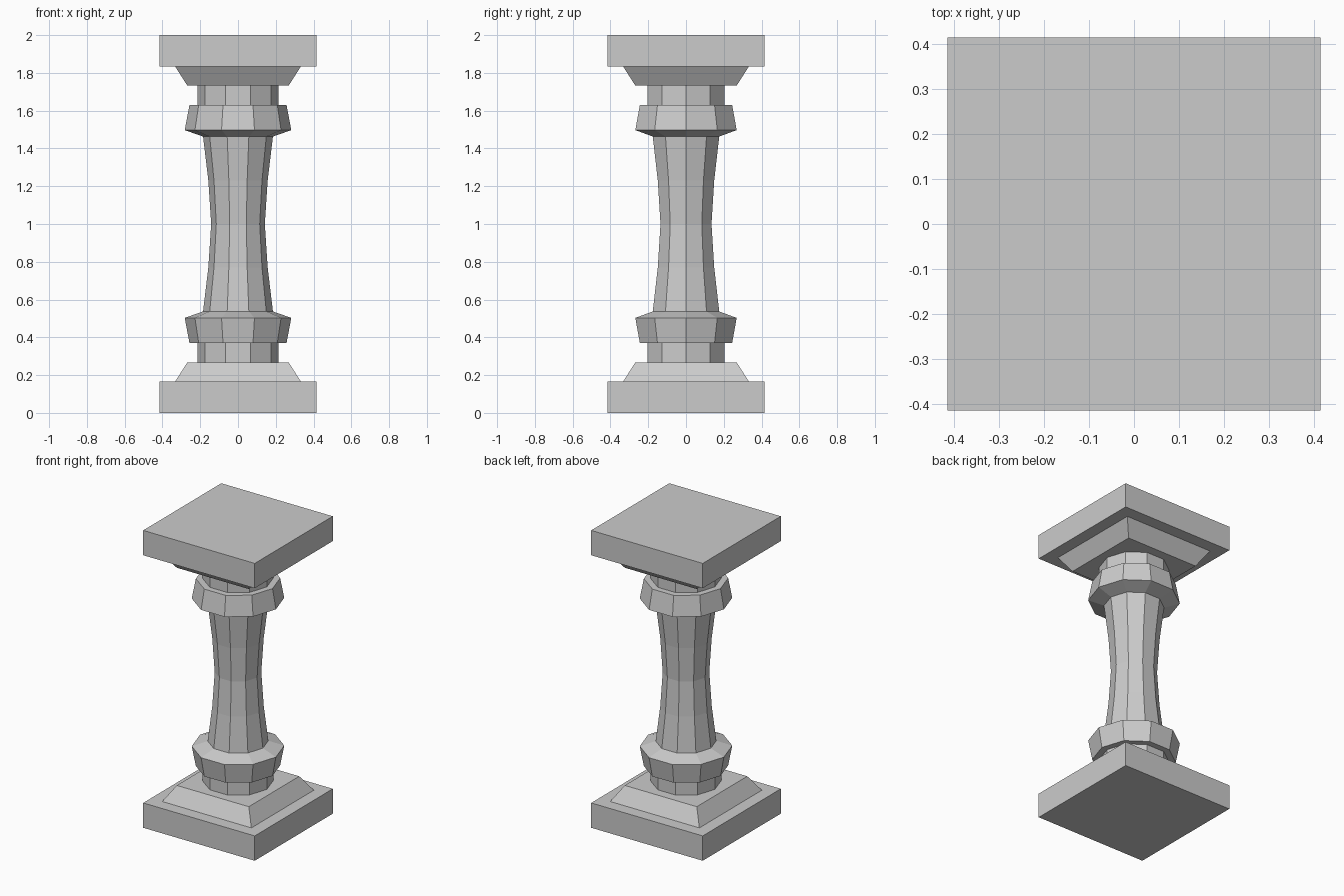
import bpy, bmesh
from math import cos, sin, pi, sqrt

if "Cube" in bpy.data.objects:
    bpy.data.objects.remove(bpy.data.objects["Cube"])

MID = 1.0  # height of the mirror plane


def stack(name, sides, profile, turn=0.0, cap_bottom=True, cap_top=True):
    """Loft regular rings through (radius, z) points, then mirror about mid height."""
    bm = bmesh.new()
    rings = []
    for r, z in profile:
        rings.append([bm.verts.new((r * cos(turn + 2 * pi * i / sides),
                                    r * sin(turn + 2 * pi * i / sides), z - MID))
                      for i in range(sides)])
    for low, high in zip(rings, rings[1:]):
        for i in range(sides):
            j = (i + 1) % sides
            bm.faces.new((low[i], low[j], high[j], high[i]))
    if cap_bottom:
        bm.faces.new(rings[0][::-1])
    if cap_top:
        bm.faces.new(rings[-1])
    mesh = bpy.data.meshes.new(name)
    bm.to_mesh(mesh)
    bm.free()
    obj = bpy.data.objects.new(name, mesh)
    obj.location.z = MID
    bpy.context.collection.objects.link(obj)
    mirror = obj.modifiers.new("mirror_top_bottom", 'MIRROR')
    mirror.use_axis = (False, False, True)
    return obj


def square(name, profile):
    """Four-sided stack; profile gives half widths."""
    return stack(name, 4, [(h * sqrt(2), z) for h, z in profile], turn=pi / 4)


# Square slabs and their sloped mouldings, at base and top
square("plinth_slabs", [(0.415, 0.0), (0.415, 0.167)])
square("sloped_mouldings", [(0.332, 0.167), (0.268, 0.268)])

# Ten-sided column: neck, flared collar and waisted shaft
stack("column", 10, [
    (0.215, 0.268), (0.215, 0.37),
    (0.257, 0.37), (0.282, 0.503),
    (0.185, 0.537), (0.157, 0.77), (0.142, MID),
], cap_bottom=False, cap_top=False)
